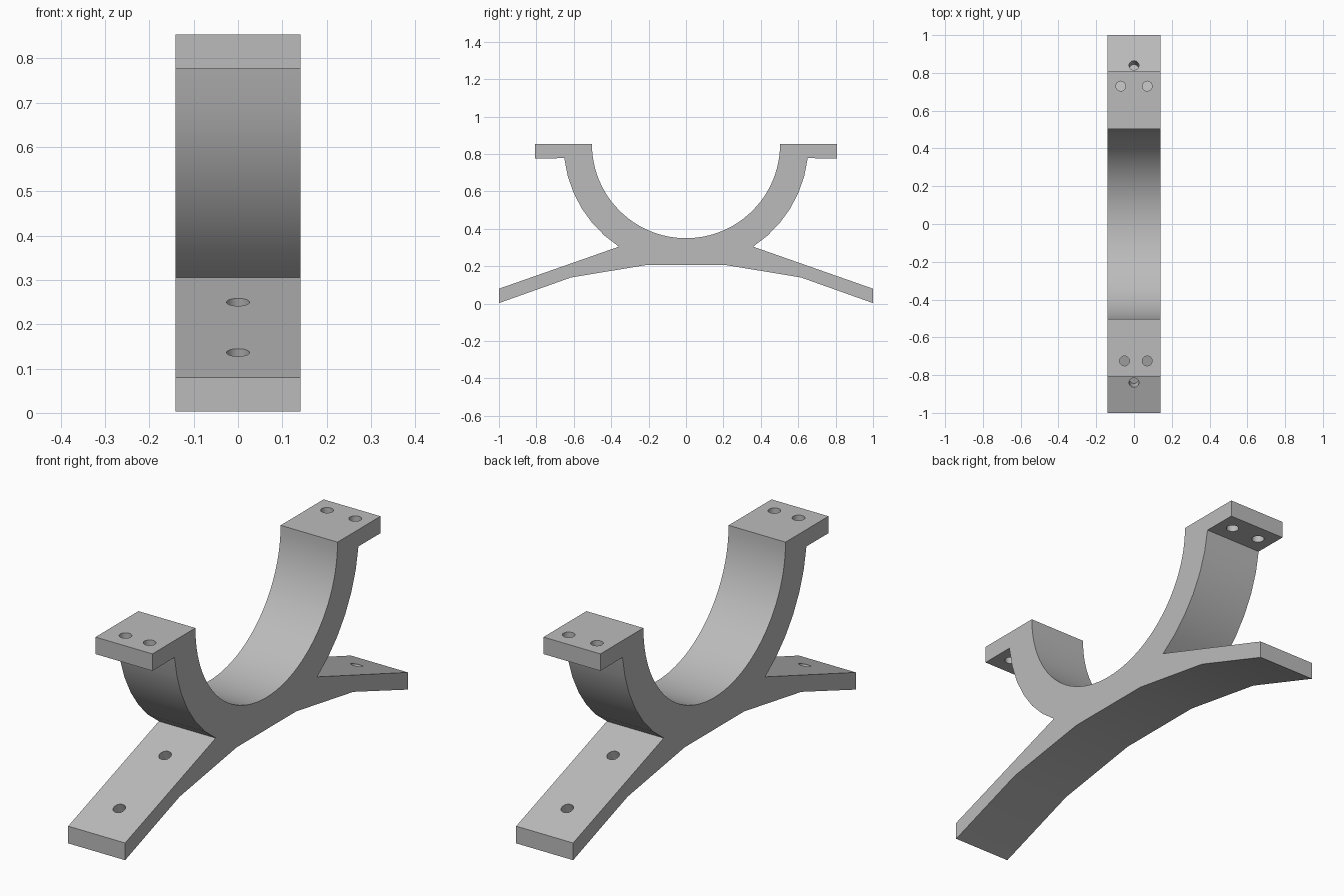
import bpy, bmesh
from math import radians, sin, cos, atan2
from mathutils import Matrix, Vector

cube = bpy.data.objects.get("Cube")
if cube:
    bpy.data.objects.remove(cube, do_unlink=True)

HALF_WIDTH = 0.141
TOP = 0.853          # pad top and centre height of the cradle
INNER, OUTER = 0.503, 0.655

grey = bpy.data.materials.new("plain grey")
grey.use_nodes = True
colour = (0.5, 0.5, 0.5, 1)
grey.diffuse_color = colour
grey.node_tree.nodes["Principled BSDF"].inputs["Base Color"].default_value = colour


def arc(radius, start, end, steps):
    """Points (y, z) on an arc around the cradle centre, angles in degrees."""
    angles = [radians(start + (end - start) * i / steps) for i in range(steps + 1)]
    return [(radius * cos(a), TOP + radius * sin(a)) for a in angles]


def add_object(name, bm):
    mesh = bpy.data.meshes.new(name)
    bm.to_mesh(mesh)
    bm.free()
    obj = bpy.data.objects.new(name, mesh)
    bpy.context.collection.objects.link(obj)
    mesh.materials.append(grey)
    return obj


# Half outline: underside, foot, outer arc, pad, inner arc
half = [(0.21, 0.207), (0.615, 0.14), (1, 0.003), (1, 0.08)]
half += arc(OUTER, -56.8, -6.6, 6)
half += [(0.807, 0.777), (0.807, TOP)]
half += arc(INNER, 0, -90, 24)
outline = half + [(-y, z) for y, z in reversed(half[:-1])]

# Saddle bracket: the outline extruded across the width
bm = bmesh.new()
face = bm.faces.new([bm.verts.new((-HALF_WIDTH, y, z)) for y, z in outline])
new = bmesh.ops.extrude_face_region(bm, geom=[face])["geom"]
bmesh.ops.translate(bm, vec=(2 * HALF_WIDTH, 0, 0),
                    verts=[v for v in new if isinstance(v, bmesh.types.BMVert)])
bmesh.ops.recalc_face_normals(bm, faces=bm.faces)
bracket = add_object("saddle_bracket", bm)

# Hole cutters: through holes in the pads, blind tilted holes in the legs
bm = bmesh.new()


def drill(centre, depth, tilt=0):
    matrix = Matrix.Translation(Vector(centre)) @ Matrix.Rotation(tilt, 4, "X")
    bmesh.ops.create_cone(bm, cap_ends=True, segments=24, radius1=0.026,
                          radius2=0.026, depth=2 * depth, matrix=matrix)


for x, y in ((-0.07, 0.73), (0.07, 0.73), (-0.05, -0.725), (0.07, -0.725)):
    drill((x, y, TOP), 0.1)
slope = atan2(0.225, 0.64)
for side in (-1, 1):
    for y, z in ((0.84, 0.136), (0.516, 0.25)):
        drill((0, side * y, z), 0.062, -side * slope)
cutter = add_object("hole_cutter", bm)
cutter.hide_render = True
cutter.hide_viewport = False

# Cut the holes, then drop the helper
cut = bracket.modifiers.new("holes", "BOOLEAN")
cut.operation = "DIFFERENCE"
cut.solver = "EXACT"
cut.object = cutter
bpy.ops.object.select_all(action="DESELECT")
bracket.select_set(True)
bpy.context.view_layer.objects.active = bracket
bpy.ops.object.modifier_apply(modifier=cut.name)
bpy.data.objects.remove(cutter, do_unlink=True)
bpy.ops.object.shade_smooth_by_angle(angle=radians(30))
